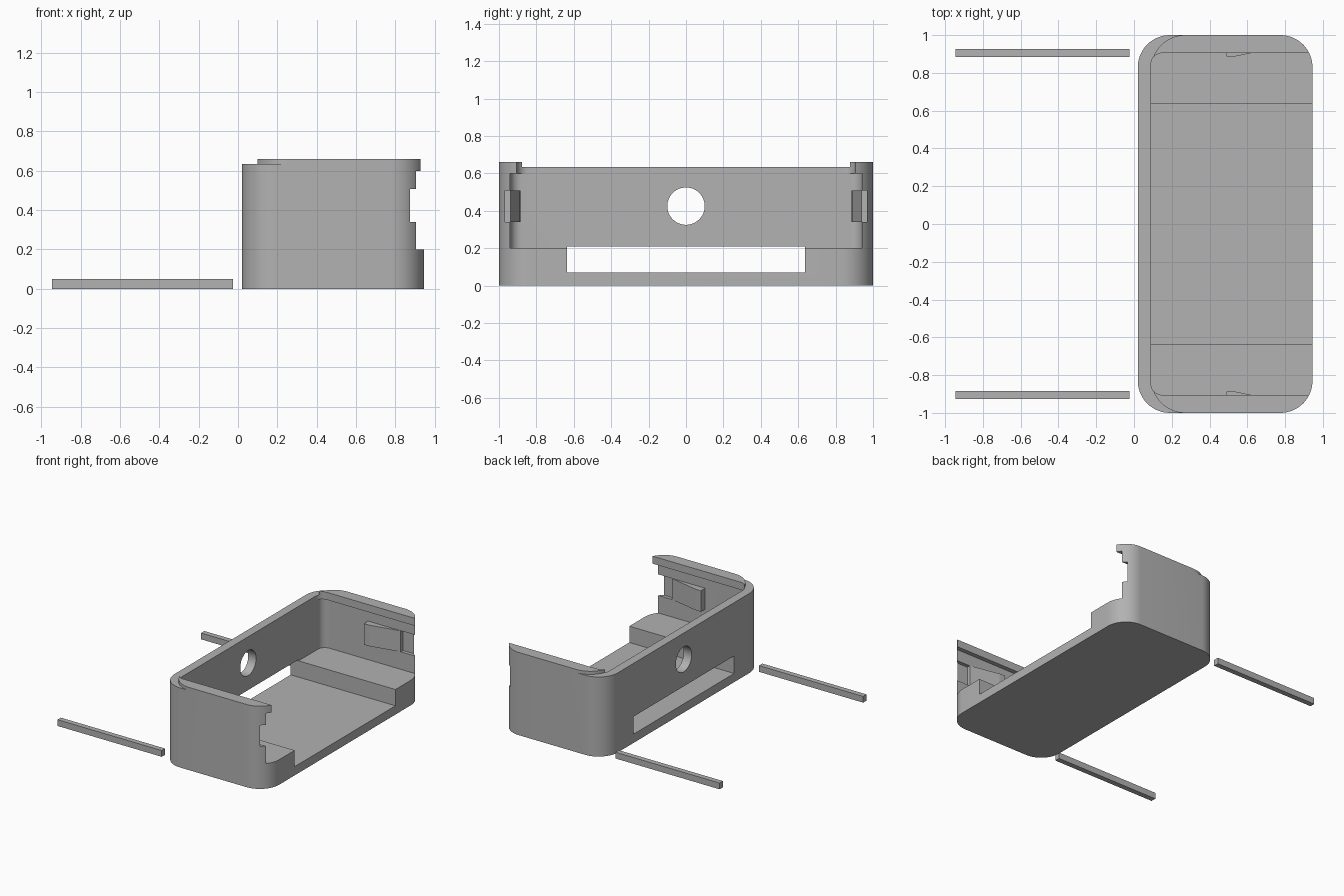
import bpy, bmesh, math

if "Cube" in bpy.data.objects:
    bpy.data.objects.remove(bpy.data.objects["Cube"])

gray = bpy.data.materials.new("plain gray")
gray.diffuse_color = (0.445, 0.445, 0.445, 1)
gray.use_nodes = True
gray.node_tree.nodes["Principled BSDF"].inputs["Base Color"].default_value = gray.diffuse_color


def prism(name, pts, lo, hi, axis="Z"):
    """Extrude a 2D outline along z, or along x with (y, z) points."""
    bm = bmesh.new()
    place = (lambda a, b, h: (a, b, h)) if axis == "Z" else (lambda a, b, h: (h, a, b))
    bottom = bm.faces.new([bm.verts.new(place(a, b, lo)) for a, b in pts])
    ext = bmesh.ops.extrude_face_region(bm, geom=[bottom])
    top = [v for v in ext["geom"] if isinstance(v, bmesh.types.BMVert)]
    bmesh.ops.translate(bm, verts=top, vec=place(0, 0, hi - lo))
    bmesh.ops.recalc_face_normals(bm, faces=bm.faces)
    me = bpy.data.meshes.new(name)
    bm.to_mesh(me)
    bm.free()
    me.materials.append(gray)
    ob = bpy.data.objects.new(name, me)
    bpy.context.collection.objects.link(ob)
    return ob


def arc(cx, cy, r, start, end, n=14):
    return [(cx + r * math.cos(math.radians(start + (end - start) * i / n)),
             cy + r * math.sin(math.radians(start + (end - start) * i / n)))
            for i in range(n + 1)]


def rect(x0, x1, y0, y1):
    return [(x0, y0), (x1, y0), (x1, y1), (x0, y1)]


def left_round(x0, x1, y, r):
    """Rectangle with rounded corners on its left end only."""
    return ([(x1, -y), (x1, y)] + arc(x0 + r, y - r, r, 90, 180)
            + arc(x0 + r, r - y, r, 180, 270))


def cut(target, cutter):
    mod = target.modifiers.new("cut", "BOOLEAN")
    mod.object, mod.operation, mod.solver = cutter, "DIFFERENCE", "EXACT"
    bpy.context.view_layer.objects.active = target
    bpy.ops.object.modifier_apply(modifier=mod.name)
    bpy.data.objects.remove(cutter)


# Case: rounded block
X0, X1, R = 0.02, 0.945, 0.17
outline = (arc(X1 - R, R - 1, R, -90, 0) + arc(X1 - R, 1 - R, R, 0, 90)
           + arc(X0 + R, 1 - R, R, 90, 180) + arc(X0 + R, R - 1, R, 180, 270))
case = prism("case", outline, 0, 0.66)

# Lower the left wall, leaving the raised end lips
lip = arc(0.27, -0.82, 0.18, 270, 180) + arc(0.27, 0.82, 0.18, 180, 90)
cut(case, prism("lip_cutter", [(-0.1, -1.1), (0.27, -1.1)] + lip
                + [(0.27, 1.1), (-0.1, 1.1)], 0.635, 0.8))

# Cavity: narrow at the lips, wider below
cut(case, prism("lip_opening", left_round(0.09, 1.2, 0.905, 0.06), 0.5, 0.8))
cut(case, prism("cavity", left_round(0.09, 1.2, 0.94, 0.06), 0.2, 0.6))

# Floor channel continuing as a slot through the left wall
cut(case, prism("channel", rect(-0.1, 1.2, -0.635, 0.635), 0.07, 0.21))

# Round hole in the left wall
cut(case, prism("hole", arc(0, 0.425, 0.1, 0, 360, 48)[:-1], -0.1, 0.3, "X"))

for s in (-1, 1):
    end = "front" if s < 0 else "back"
    # Clip pocket at the open end of each wall
    cut(case, prism("pocket", rect(0.78, 1.2, *sorted((s * 0.9, s * 0.968))), 0.34, 0.508))
    # Snap wedge on the inner wall
    prism(end + "_snap_wedge", [(0.49, s * 0.95), (0.49, s * 0.886), (0.54, s * 0.888),
                                (0.78, s * 0.938), (0.78, s * 0.95)], 0.34, 0.508)
    # Loose bar beside the case
    prism(end + "_bar", rect(-0.945, -0.025, s * 0.905 - 0.021, s * 0.905 + 0.021), 0, 0.05)

# Smooth the rounded walls
bpy.ops.object.select_all(action="DESELECT")
case.select_set(True)
bpy.context.view_layer.objects.active = case
bpy.ops.object.shade_smooth_by_angle(angle=math.radians(30))
